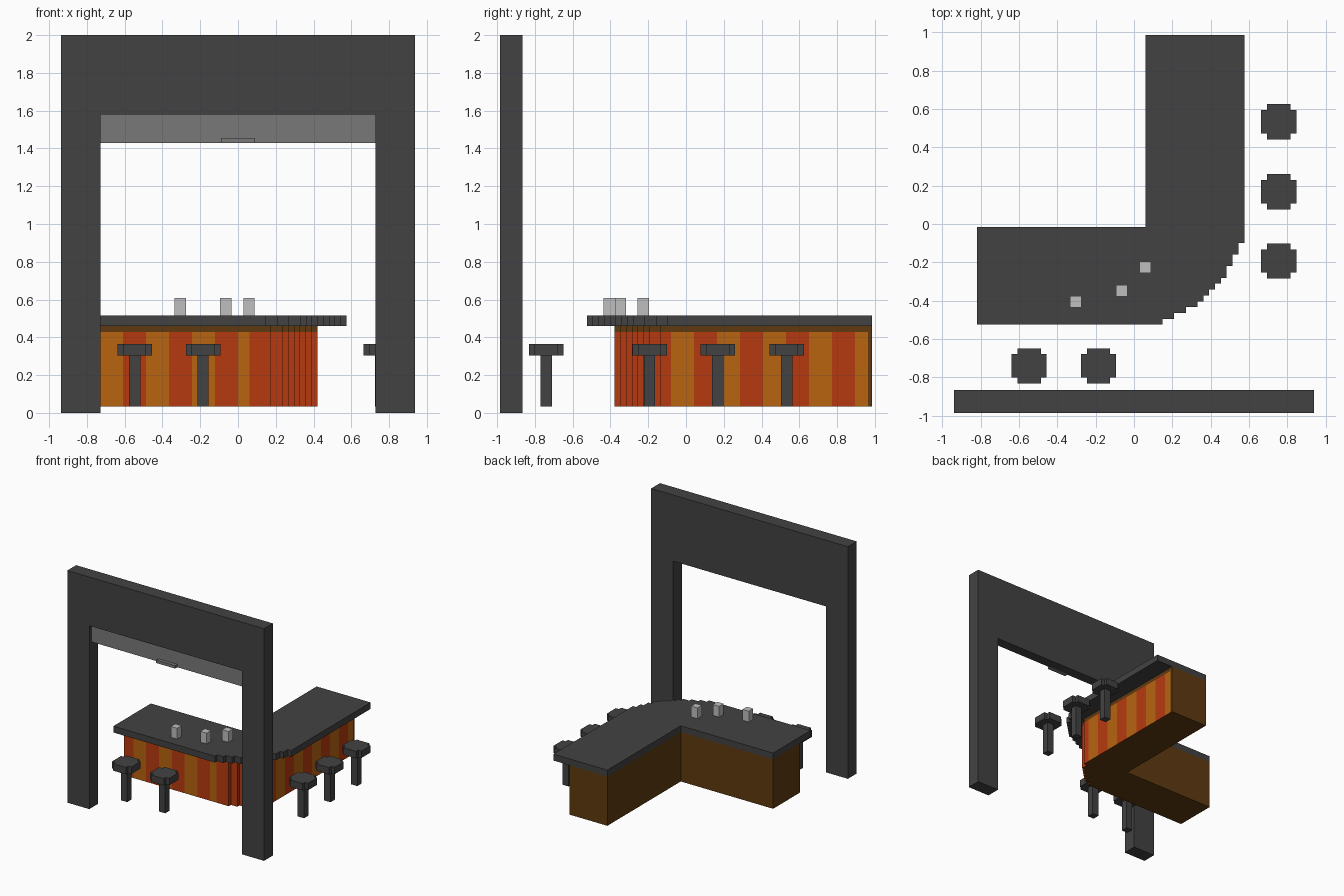
import bpy, bmesh
from mathutils import Vector

if "Cube" in bpy.data.objects:
    bpy.data.objects.remove(bpy.data.objects["Cube"])


def material(name, rgb):
    m = bpy.data.materials.new(name)
    m.diffuse_color = (*rgb, 1)
    m.use_nodes = True
    m.node_tree.nodes["Principled BSDF"].inputs["Base Color"].default_value = m.diffuse_color
    return m


DARK = material("charcoal", (0.055, 0.055, 0.055))
GREY = material("mid grey", (0.19, 0.19, 0.19))
CUP = material("light grey", (0.52, 0.52, 0.52))
BROWN = material("brown", (0.115, 0.042, 0.005))
ORANGE = material("orange", (0.48, 0.125, 0.005))
RED = material("red", (0.47, 0.042, 0.005))


def prism_bmesh(pts, lo, hi, axis="Z"):
    """Extrude a flat outline: (x, y) along z, or (x, z) along y."""
    place = (lambda a, b: (a, b, lo)) if axis == "Z" else (lambda a, b: (a, lo, b))
    bm = bmesh.new()
    face = bm.faces.new([bm.verts.new(place(a, b)) for a, b in pts])
    new = bmesh.ops.extrude_face_region(bm, geom=[face])["geom"]
    step = Vector((0, 0, hi - lo)) if axis == "Z" else Vector((0, hi - lo, 0))
    bmesh.ops.translate(bm, vec=step, verts=[v for v in new if isinstance(v, bmesh.types.BMVert)])
    bmesh.ops.recalc_face_normals(bm, faces=bm.faces)
    return bm


def finish(name, bm, mats):
    me = bpy.data.meshes.new(name)
    bm.to_mesh(me)
    bm.free()
    for m in mats:
        me.materials.append(m)
    ob = bpy.data.objects.new(name, me)
    bpy.context.collection.objects.link(ob)
    return ob


def prism(name, pts, lo, hi, mat, axis="Z"):
    return finish(name, prism_bmesh(pts, lo, hi, axis), [mat])


def box(name, x0, x1, y0, y1, z0, z1, mat):
    return prism(name, [(x0, y0), (x1, y0), (x1, y1), (x0, y1)], z0, z1, mat)


# L-shaped counter outline with a stepped round corner
UNIT = 0.0305
LEFT, INX, INY, BACK = -0.82, 0.06, -0.015, 0.985


def counter_outline(right, front, steps):
    pts = [(LEFT, front)]
    for i, (u, v) in enumerate(steps):
        pts.append((right - u * UNIT, front + v * UNIT))
        if i + 1 < len(steps):
            pts.append((right - u * UNIT, front + steps[i + 1][1] * UNIT))
    return pts + [(right, BACK), (INX, BACK), (INX, INY), (LEFT, INY)]


top_steps = [(14, 0), (12, 1), (10, 2), (8, 3), (7, 4), (6, 5),
             (5, 6), (4, 7), (3, 8), (2, 10), (1, 12), (0, 14)]
base_steps = [(8, 0), (6, 1), (5, 2), (4, 3), (3, 4), (2, 5), (1, 6), (0, 8)]
prism("counter_top", counter_outline(0.575, -0.525, top_steps), 0.46, 0.515, DARK)

# Striped counter base: cut at the stripe borders, colour by position
STRIPE, X0, Y0, TRIM_Z, TRIM_Y = 0.122, 0.0, -0.08, 0.428, 0.963
bm = prism_bmesh(counter_outline(0.42, -0.378, base_steps), 0.035, 0.46)
bmesh.ops.triangulate(bm, faces=bm.faces[:])


def cut(co, no):
    bmesh.ops.bisect_plane(bm, geom=bm.verts[:] + bm.edges[:] + bm.faces[:],
                           plane_co=co, plane_no=no, dist=1e-5)


cut((0, 0, TRIM_Z), (0, 0, 1))
cut((0, TRIM_Y, 0), (0, 1, 0))
cut((INX, 0, 0), (1, 0, 0))
for k in range(9):
    cut((0, Y0 + k * STRIPE, 0), (0, 1, 0))
for k in range(7):
    cut((X0 - k * STRIPE, 0, 0), (1, 0, 0))
bm.normal_update()
for f in bm.faces:
    c, n = f.calc_center_median(), f.normal
    outward = n.y < -0.5 or n.x > 0.5
    if not outward or c.z > TRIM_Z or c.y > TRIM_Y:
        f.material_index = 0
    elif c.x < INX:
        k = int((INX + 0.062 - c.x) // STRIPE)
        f.material_index = 1 if k % 2 == 0 else 2
    elif c.y > Y0:
        f.material_index = 1 if int((c.y - Y0) // STRIPE) % 2 == 0 else 2
    else:
        f.material_index = 2
finish("counter_base", bm, [BROWN, ORANGE, RED])

# Stools: square post and notched round seat
a, b = 0.0915, 0.061
seat = [(-b, -a), (b, -a), (b, -b), (a, -b), (a, b), (b, b),
        (b, a), (-b, a), (-b, b), (-a, b), (-a, -b), (-b, -b)]
for i, (x, y) in enumerate([(-0.547, -0.74), (-0.185, -0.74),
                            (0.755, -0.193), (0.755, 0.168), (0.755, 0.533)]):
    prism(f"stool_seat_{i}", [(x + p, y + q) for p, q in seat], 0.305, 0.365, DARK)
    box(f"stool_post_{i}", x - 0.03, x + 0.03, y - 0.03, y + 0.03, 0.035, 0.306, DARK)

# Cups on the counter
for i, (x, y) in enumerate([(-0.305, -0.406), (-0.064, -0.347), (0.058, -0.226)]):
    box(f"cup_{i}", x - 0.03, x + 0.03, y - 0.03, y + 0.03, 0.515, 0.608, CUP)

# Entrance frame with a rolled-up shutter set back in the opening
W, O = 0.938, 0.728
prism("entrance_frame", [(-W, 0), (-O, 0), (-O, 1.58), (O, 1.58), (O, 0), (W, 0), (W, 2), (-W, 2)],
      -0.985, -0.865, DARK, "Y")
box("shutter_backing", -O, O, -0.947, -0.865, 1.43, 1.58, DARK)
box("shutter", -O, O, -0.955, -0.947, 1.43, 1.58, GREY)
box("shutter_handle", -0.09, 0.09, -0.985, -0.955, 1.43, 1.455, GREY)
